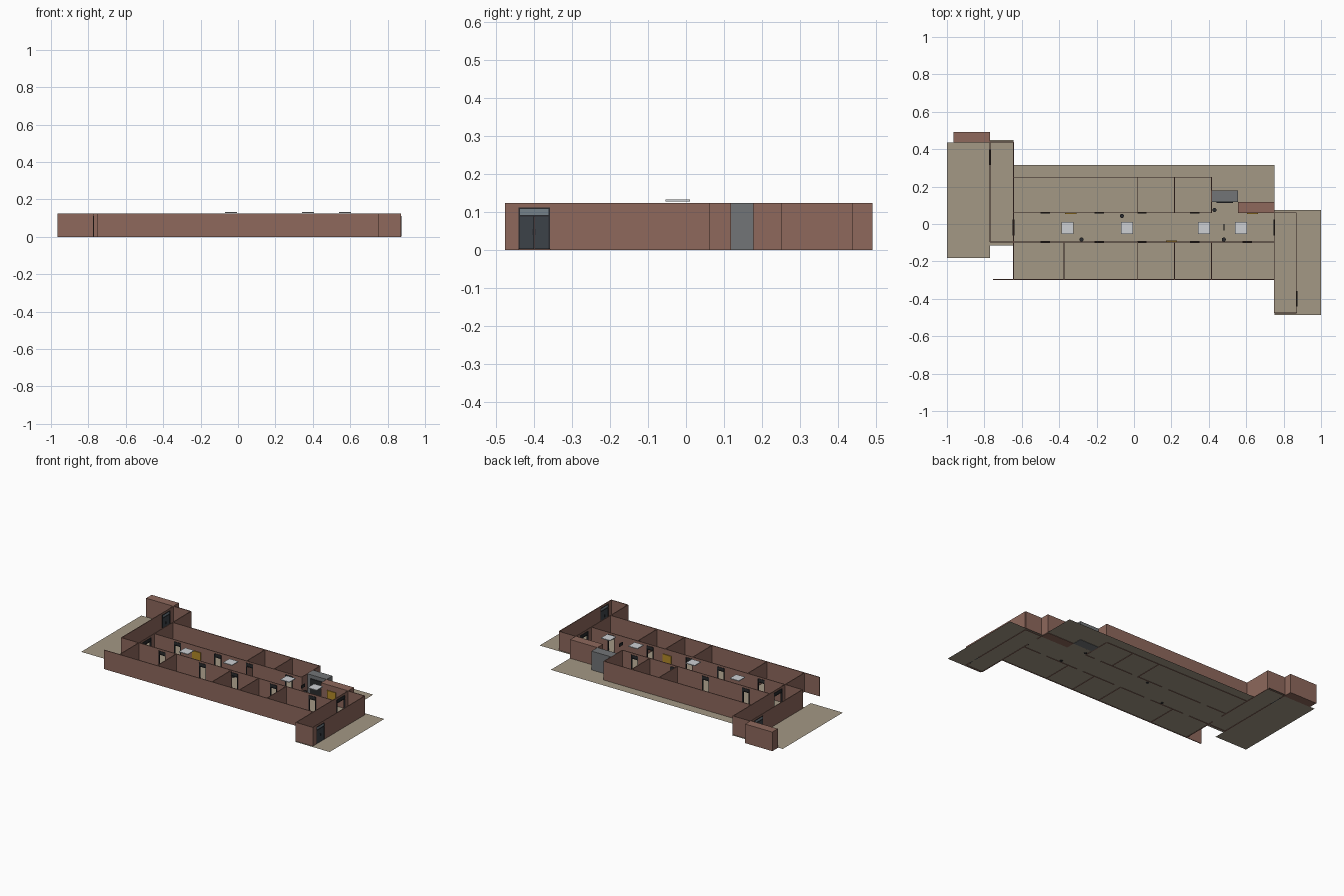
import bpy
import bmesh
from mathutils import Matrix, Vector

default_cube = bpy.data.objects.get("Cube")
if default_cube:
    bpy.data.objects.remove(default_cube, do_unlink=True)


def make_material(name, red, green, blue):
    """Flat material from display colour values, stored as linear."""
    linear = [((v / 255 + 0.055) / 1.055) ** 2.4 for v in (red, green, blue)]
    material = bpy.data.materials.new(name)
    material.use_nodes = True
    shader = next(n for n in material.node_tree.nodes if n.type == 'BSDF_PRINCIPLED')
    shader.inputs["Base Color"].default_value = (*linear, 1)
    material.diffuse_color = (*linear, 1)
    return material


brick = make_material("brick_brown", 142, 104, 92)
tan = make_material("floor_tan", 163, 152, 133)
steel = make_material("lift_grey", 114, 117, 119)
dark = make_material("frame_charcoal", 42, 43, 46)
slate = make_material("door_slate", 60, 66, 73)
glass = make_material("transom_glass", 118, 130, 138)
pale = make_material("panel_pale_grey", 205, 208, 211)
mustard = make_material("board_mustard", 180, 138, 40)

TOP = 0.124
FLOOR = 0.002
THICK = 0.005
FRAME = 0.010
HEAD = 0.112
TRANSOM = 0.092


def finish(name, bm, material):
    mesh = bpy.data.meshes.new(name)
    bm.to_mesh(mesh)
    bm.free()
    mesh.materials.append(material)
    obj = bpy.data.objects.new(name, mesh)
    bpy.context.collection.objects.link(obj)
    return obj


def add_box(bm, low, high):
    low, high = Vector(low), Vector(high)
    size = Matrix.Diagonal((*(high - low), 1))
    bmesh.ops.create_cube(bm, size=1, matrix=Matrix.Translation((low + high) / 2) @ size)


def block(name, low, high, material):
    bm = bmesh.new()
    add_box(bm, low, high)
    return finish(name, bm, material)


def strip(bm, axis, line, start, end, bottom, top, depth):
    """Upright slab centred on a plan line that runs along the given axis."""
    low, high = (start, line - depth / 2, bottom), (end, line + depth / 2, top)
    if axis == 'y':
        low, high = (low[1], low[0], bottom), (high[1], high[0], top)
    add_box(bm, low, high)


def door_frame(name, axis, line, start, end, solid):
    """Jambs, head and transom, with closed leaves on the outer doors."""
    bar = 0.004
    bm = bmesh.new()
    for edge in (start, end - bar):
        strip(bm, axis, line, edge, edge + bar, FLOOR, HEAD, FRAME)
    for height in (TRANSOM, HEAD):
        strip(bm, axis, line, start, end, height - bar, height, FRAME)
    if not solid:
        strip(bm, axis, line, start, end, TRANSOM, HEAD, THICK)
    finish(name + "_frame", bm, dark)
    if solid:
        middle = (start + end) / 2
        gap = bar / 8
        bm = bmesh.new()
        strip(bm, axis, line, start + bar, middle - gap, FLOOR, TRANSOM, THICK)
        strip(bm, axis, line, middle + gap, end - bar, FLOOR, TRANSOM, THICK)
        finish(name + "_leaves", bm, slate)
        bm = bmesh.new()
        strip(bm, axis, line, start + bar, end - bar, TRANSOM, HEAD - bar, THICK)
        finish(name + "_transom", bm, glass)
        bm = bmesh.new()
        for side in (-1, 1):
            spot = middle + side * bar
            strip(bm, axis, line, spot - bar / 4, spot + bar / 4, 0.04, 0.055, FRAME)
        finish(name + "_handles", bm, dark)


def wall(name, axis, line, start, end, doors=(), width=0.05, solid=False):
    """Wall broken by door openings, with a lintel over each."""
    bm = bmesh.new()
    position = start
    for number, centre in enumerate(doors, 1):
        left, right = centre - width / 2, centre + width / 2
        strip(bm, axis, line, position, left, 0, TOP, THICK)
        strip(bm, axis, line, left, right, HEAD, TOP, THICK)
        door_frame(f"{name}_door_{number}", axis, line, left, right, solid)
        position = right
    strip(bm, axis, line, position, end, 0, TOP, THICK)
    finish(name, bm, brick)


# Ground slab sections: west yard, west porch, main hall, east yard
floors = {
    "west_yard": (-1, -0.77, -0.183, 0.435),
    "west_porch": (-0.77, -0.645, -0.115, 0.45),
    "main_floor": (-0.645, 0.752, -0.297, 0.315),
    "east_yard": (0.752, 1, -0.487, 0.075),
}
for name, (west, east, south, north) in floors.items():
    bm = bmesh.new()
    corners = ((west, south), (east, south), (east, north), (west, north))
    bm.faces.new([bm.verts.new((x, y, FLOOR)) for x, y in corners])
    finish(name, bm, tan)

# Plan lines
WEST, EAST = -0.645, 0.75
PORCH_WEST, PORCH_EAST = -0.77, 0.87
FRONT, BACK = -0.296, 0.25
HALL_FRONT, HALL_BACK = -0.097, 0.06
PORCH_FRONT, PORCH_BACK = -0.475, 0.438
LIFT_WEST, LIFT_EAST = 0.415, 0.555
LIFT_FRONT = 0.117

# Outer walls
wall("front_wall", 'x', FRONT, -0.755, EAST)
wall("back_wall", 'x', BACK, WEST, LIFT_WEST)
wall("west_porch_end", 'x', PORCH_BACK, PORCH_WEST, WEST)
wall("east_porch_end", 'x', PORCH_FRONT, EAST, PORCH_EAST)
wall("east_porch_return", 'x', HALL_BACK, EAST, PORCH_EAST)
wall("west_porch_wall", 'y', PORCH_WEST, HALL_FRONT, PORCH_BACK, [0.357], 0.082, True)
wall("east_porch_wall", 'y', PORCH_EAST, PORCH_FRONT, HALL_BACK, [-0.4], 0.082, True)

# Hall walls and end doorways
doors = [-0.475, -0.185, 0.043, 0.325]
wall("hall_back_wall", 'x', HALL_BACK, WEST, LIFT_WEST, doors)
wall("hall_front_wall", 'x', HALL_FRONT, PORCH_WEST, EAST, doors + [0.605])
wall("hall_west_end", 'y', WEST, FRONT, PORCH_BACK, [-0.019], 0.084)
wall("hall_east_end", 'y', EAST, PORCH_FRONT, HALL_BACK, [-0.019], 0.084)

# Room dividers
for number, x in enumerate((-0.375, 0.02, 0.217, LIFT_WEST), 1):
    wall(f"front_divider_{number}", 'y', x, FRONT, HALL_FRONT)
    if number > 1:
        wall(f"back_divider_{number}", 'y', x, HALL_BACK, BACK)

# Solid masses and the lift
block("west_store", (-0.965, 0.435, 0), (PORCH_WEST, 0.492, TOP), brick)
block("east_store", (LIFT_EAST, HALL_BACK, 0), (EAST, 0.118, TOP), brick)
block("lift_shaft", (LIFT_WEST, LIFT_FRONT, 0), (LIFT_EAST, 0.178, TOP), steel)
block("lift_door", (0.44, LIFT_FRONT - THICK, FLOOR), (0.53, LIFT_FRONT, 0.1), dark)

# Ceiling panels over the hall
for number, (x, z) in enumerate(((-0.355, 0.114), (-0.037, 0.128), (0.375, 0.128), (0.572, 0.128)), 1):
    half = 0.032
    block(f"ceiling_panel_{number}", (x - half, -0.022 - half, z),
          (x + half, -0.022 + half, z + THICK), pale)

# Hanging sign
block("hanging_sign", (0.478, -0.036, 0.103), (0.483, 0, 0.122), dark)

# Notice boards along the hall
for number, (x, y) in enumerate(((-0.338, HALL_BACK - THICK), (0.633, HALL_BACK - THICK),
                                 (0.2, HALL_FRONT + THICK)), 1):
    bm = bmesh.new()
    strip(bm, 'x', y, x - 0.03, x + 0.03, 0.035, 0.09, THICK)
    finish(f"notice_board_{number}", bm, mustard)

# Round bins
for number, (x, y) in enumerate(((-0.065, 0.043), (-0.28, -0.083), (0.48, -0.083), (0.43, 0.075)), 1):
    height = 0.03
    bm = bmesh.new()
    bmesh.ops.create_cone(bm, cap_ends=True, segments=16, radius1=0.009, radius2=0.011,
                          depth=height, matrix=Matrix.Translation((x, y, height / 2)))
    finish(f"bin_{number}", bm, dark)
